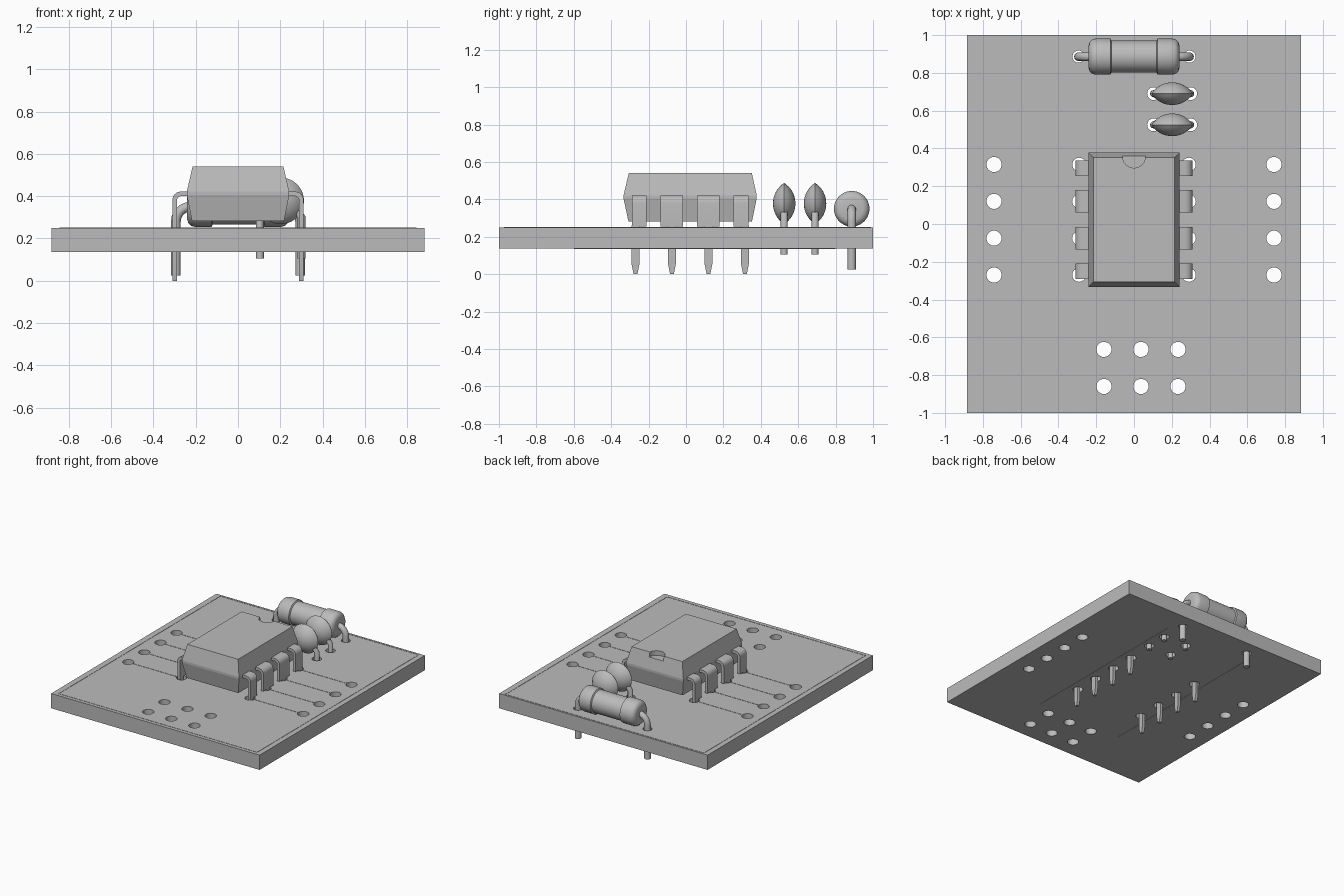
import bpy, bmesh, math
from mathutils import Matrix, Vector

if "Cube" in bpy.data.objects:
    bpy.data.objects.remove(bpy.data.objects["Cube"])

grey = bpy.data.materials.new("plain grey")
grey.use_nodes = True
grey.diffuse_color = (0.5, 0.5, 0.5, 1)
grey.node_tree.nodes["Principled BSDF"].inputs["Base Color"].default_value = (0.5, 0.5, 0.5, 1)

TOP, BOTTOM, HALF_X = 0.25, 0.137, 0.883
PIN_X, SIDE_X = 0.291, 0.741
PIN_Y = [-0.27 + 0.195 * i for i in range(4)]
HEADERS = [(-0.159 + 0.196 * i, y) for i in range(3) for y in (-0.664, -0.86)]
CAP_X, CAP_Y, RES_Y, RES_Z = 0.202, (0.525, 0.69), 0.886, 0.35


def finish(name, bm, smooth=False):
    bmesh.ops.recalc_face_normals(bm, faces=bm.faces)
    mesh = bpy.data.meshes.new(name)
    bm.to_mesh(mesh)
    bm.free()
    mesh.materials.append(grey)
    ob = bpy.data.objects.new(name, mesh)
    bpy.context.collection.objects.link(ob)
    if smooth:
        select(ob)
        bpy.ops.object.shade_smooth_by_angle(angle=math.radians(35))
    return ob


def select(ob):
    bpy.ops.object.select_all(action='DESELECT')
    ob.select_set(True)
    bpy.context.view_layer.objects.active = ob


def add_box(bm, lo, hi):
    lo, hi = Vector(lo), Vector(hi)
    size = Matrix.Diagonal((*(hi - lo), 1))
    bmesh.ops.create_cube(bm, size=1, matrix=Matrix.Translation((lo + hi) / 2) @ size)


def add_prism(bm, points, place, depth):
    """Extrude an outline; place turns each 2D point into a 3D one."""
    face = bm.faces.new([bm.verts.new(place(a, b)) for a, b in points])
    out = bmesh.ops.extrude_face_region(bm, geom=[face])["geom"]
    bmesh.ops.translate(bm, vec=depth, verts=[v for v in out if isinstance(v, bmesh.types.BMVert)])


def add_cylinder(bm, x, y, r, lo, hi):
    bmesh.ops.create_cone(bm, cap_ends=True, segments=32, radius1=r, radius2=r, depth=hi - lo,
                          matrix=Matrix.Translation((x, y, (lo + hi) / 2)))


def cut(ob, bm):
    cutter = finish("cutter", bm)
    cutter.hide_render = True
    mod = ob.modifiers.new("cut", 'BOOLEAN')
    mod.operation, mod.solver, mod.object = 'DIFFERENCE', 'EXACT', cutter
    select(ob)
    bpy.ops.object.modifier_apply(modifier=mod.name)
    bpy.data.objects.remove(cutter)


def lathe(name, profile, matrix):
    """Turn (radius, height) pairs about local z."""
    bm = bmesh.new()
    verts = [bm.verts.new((r, 0, h)) for r, h in profile]
    edges = [bm.edges.new(pair) for pair in zip(verts, verts[1:])]
    bmesh.ops.spin(bm, geom=verts + edges, cent=(0, 0, 0), axis=(0, 0, 1),
                   angle=math.tau, steps=40, use_duplicate=False)
    bmesh.ops.remove_doubles(bm, verts=bm.verts, dist=1e-5)
    bm.transform(matrix)
    return finish(name, bm, True)


def wire(name, points, radius):
    curve = bpy.data.curves.new(name, 'CURVE')
    curve.dimensions = '3D'
    curve.bevel_depth, curve.bevel_resolution, curve.use_fill_caps = radius, 4, True
    spline = curve.splines.new('POLY')
    spline.points.add(len(points) - 1)
    for p, co in zip(spline.points, points):
        p.co = (*co, 1)
    curve.materials.append(grey)
    ob = bpy.data.objects.new(name, curve)
    bpy.context.collection.objects.link(ob)
    select(ob)
    bpy.ops.object.convert(target='MESH')
    bpy.ops.object.shade_smooth_by_angle(angle=math.radians(35))


# Board with drilled holes
bm = bmesh.new()
add_box(bm, (-HALF_X, -1, BOTTOM), (HALF_X, 1, TOP))
board = finish("circuit_board", bm)
holes = [(x, y, 0.04) for x, y in HEADERS]
holes += [(s * SIDE_X, y, 0.04) for s in (-1, 1) for y in PIN_Y]
holes += [(s * PIN_X, y, 0.036) for s in (-1, 1) for y in PIN_Y]
holes += [(CAP_X + s * 0.098, y, 0.034) for s in (-1, 1) for y in CAP_Y]
holes += [(s * 0.294, RES_Y, 0.032) for s in (-1, 1)]
bm = bmesh.new()
for x, y, r in holes:
    add_cylinder(bm, x, y, r, 0, 0.5)
cut(board, bm)

# Thin raised traces and border line
bm = bmesh.new()
RISE = 0.002
for s in (-1, 1):
    for y in PIN_Y:
        a, b = sorted((s * 0.335, s * 0.695))
        add_box(bm, (a, y - 0.005, TOP), (b, y + 0.005, TOP + RISE))
    for y in (-0.97, 0.985):
        if s > 0:
            add_box(bm, (-0.84, y - 0.004, TOP), (0.84, y + 0.004, TOP + RISE))
    add_box(bm, (s * 0.84 - 0.004, -0.966, TOP), (s * 0.84 + 0.004, 0.981, TOP + RISE))
finish("top_traces", bm)
bm = bmesh.new()
for s in (-1, 1):
    add_box(bm, (s * 0.36 - 0.004, -0.6, BOTTOM - RISE), (s * 0.36 + 0.004, 0.8, BOTTOM))
finish("bottom_traces", bm)

# Chip body: tapered above and below a waist, with an end notch
bm = bmesh.new()
rings = []
for hx, y0, y1, z in ((0.218, -0.308, 0.353, 0.283), (0.242, -0.334, 0.378, 0.405),
                      (0.242, -0.334, 0.378, 0.422), (0.215, -0.306, 0.352, 0.54)):
    rings.append([bm.verts.new(p) for p in
                  ((-hx, y0, z), (hx, y0, z), (hx, y1, z), (-hx, y1, z))])
for low, high in zip(rings, rings[1:]):
    for i in range(4):
        j = (i + 1) % 4
        bm.faces.new((low[i], low[j], high[j], high[i]))
bm.faces.new(rings[0])
bm.faces.new(rings[-1])
chip = finish("chip_body", bm)
bm = bmesh.new()
add_cylinder(bm, 0, 0.357, 0.06, 0.505, 0.6)
cut(chip, bm)

# Chip pins: bent shoulder plus narrow tapered leg
outer, inner = 0.31, 0.288
arc = [math.radians(90 - 15 * i) for i in range(7)]
bend = [(outer - 0.04 + 0.04 * math.cos(a), 0.382 + 0.04 * math.sin(a)) for a in arc]
bend_in = [(inner - 0.018 + 0.018 * math.cos(a), 0.382 + 0.018 * math.sin(a)) for a in arc]
shoulder = [(0.2, 0.422)] + bend + [(outer, 0.255), (inner, 0.255)] + bend_in[::-1] + [(0.2, 0.4)]
leg = [(-0.021, 0.26), (-0.021, 0.055), (-0.01, 0), (0.01, 0), (0.021, 0.055), (0.021, 0.26)]
for side, s in (("left", 1), ("right", -1)):
    for i, y in enumerate(PIN_Y):
        back = 0.02 if i == 0 else 0.06
        fore = 0.02 if i == 3 else 0.06
        bm = bmesh.new()
        add_prism(bm, shoulder, lambda a, b: (s * a, y - back, b), (0, back + fore, 0))
        add_prism(bm, leg, lambda a, b: (s * inner, y + a, b), (s * (outer - inner), 0, 0))
        finish(f"chip_pin_{side}_{i + 1}", bm, True)

# Lens-shaped capacitors on straight leads
R, W, T = 0.131, 0.11, 0.06
tilt = math.asin(W / R)
half = [(R * math.sin(tilt * k / 8), R * math.cos(tilt * k / 8) - (R - T)) for k in range(9)]
lens = half + [(r, -h) for r, h in half[-2::-1]]
for n, y in enumerate(CAP_Y, 1):
    lathe(f"capacitor_{n}", lens,
          Matrix.Translation((CAP_X, y, 0.378)) @ Matrix.Rotation(math.pi / 2, 4, 'X'))
    for side, s in (("left", 1), ("right", -1)):
        x = CAP_X + s * 0.098
        wire(f"capacitor_{n}_lead_{side}",
             [(x, y, 0.105), (x, y, 0.3), (x - s * 0.03, y, 0.34)], 0.019)

# Resistor: rounded end caps, slimmer middle, bent leads
end = [(0, -0.24), (0.06, -0.24), (0.077, -0.235), (0.09, -0.222), (0.095, -0.205),
       (0.095, -0.125), (0.085, -0.12)]
lathe("resistor_body", end + [(r, -h) for r, h in end[::-1]],
      Matrix.Translation((0, RES_Y, RES_Z)) @ Matrix.Rotation(math.pi / 2, 4, 'Y'))
for side, s in (("left", 1), ("right", -1)):
    path = [(s * 0.2, RES_Y, RES_Z)]
    path += [(s * (0.224 + 0.07 * math.cos(a)), RES_Y, RES_Z - 0.07 + 0.07 * math.sin(a)) for a in arc]
    wire(f"resistor_lead_{side}", path + [(s * 0.294, RES_Y, 0.026)], 0.023)
